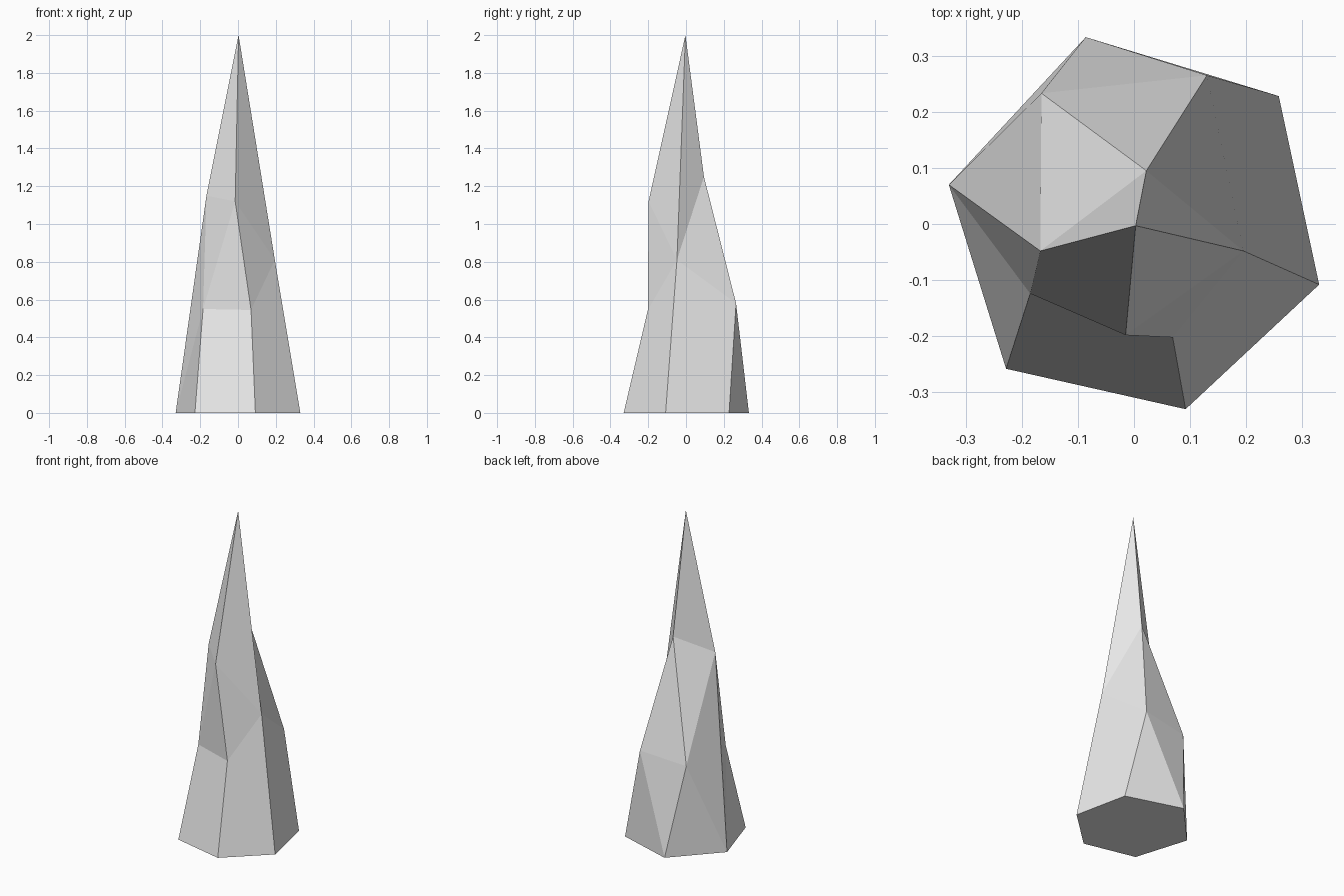
import bpy
import bmesh

default_cube = bpy.data.objects.get("Cube")
if default_cube:
    bpy.data.objects.remove(default_cube, do_unlink=True)

# Stone colour
stone = bpy.data.materials.new("grey stone")
stone.use_nodes = True
colour = (0.8, 0.8, 0.8, 1.0)
stone.diffuse_color = colour
stone.node_tree.nodes["Principled BSDF"].inputs["Base Color"].default_value = colour

# Corners: capitals are the six-sided base, small letters the middle ring,
# left, front and back the shoulders, tip the point
corners = {
    "A": (-0.33, 0.07, 0), "B": (-0.228, -0.258, 0), "C": (0.092, -0.33, 0),
    "D": (0.33, -0.108, 0), "E": (0.258, 0.228, 0), "F": (-0.086, 0.333, 0),
    "b": (-0.185, -0.124, 0.55), "c": (0.069, -0.202, 0.545),
    "d": (0.195, -0.048, 0.81), "e": (0.13, 0.265, 0.58),
    "f": (-0.165, 0.233, 0.55),
    "left": (-0.167, -0.048, 1.15), "front": (-0.015, -0.198, 1.12),
    "back": (0.022, 0.095, 1.25), "tip": (0.003, -0.003, 2),
}

# Chipped facets, from the foot to the point
facets = [
    "A B C D E F",
    "B C c b", "C D d c", "D E e d", "E F e", "F f e", "F A f", "A B b",
    "A b left", "A left f", "b c front", "b front left", "c d front",
    "d e back", "f e back", "f back left",
    "left front tip", "front d tip", "d back tip", "back left tip",
]

# Stone spike
bm = bmesh.new()
points = {name: bm.verts.new(place) for name, place in corners.items()}
for facet in facets:
    bm.faces.new([points[name] for name in facet.split()])
bmesh.ops.recalc_face_normals(bm, faces=bm.faces)
mesh = bpy.data.meshes.new("stone_spike")
bm.to_mesh(mesh)
bm.free()
mesh.materials.append(stone)
spike = bpy.data.objects.new("stone_spike", mesh)
bpy.context.collection.objects.link(spike)
